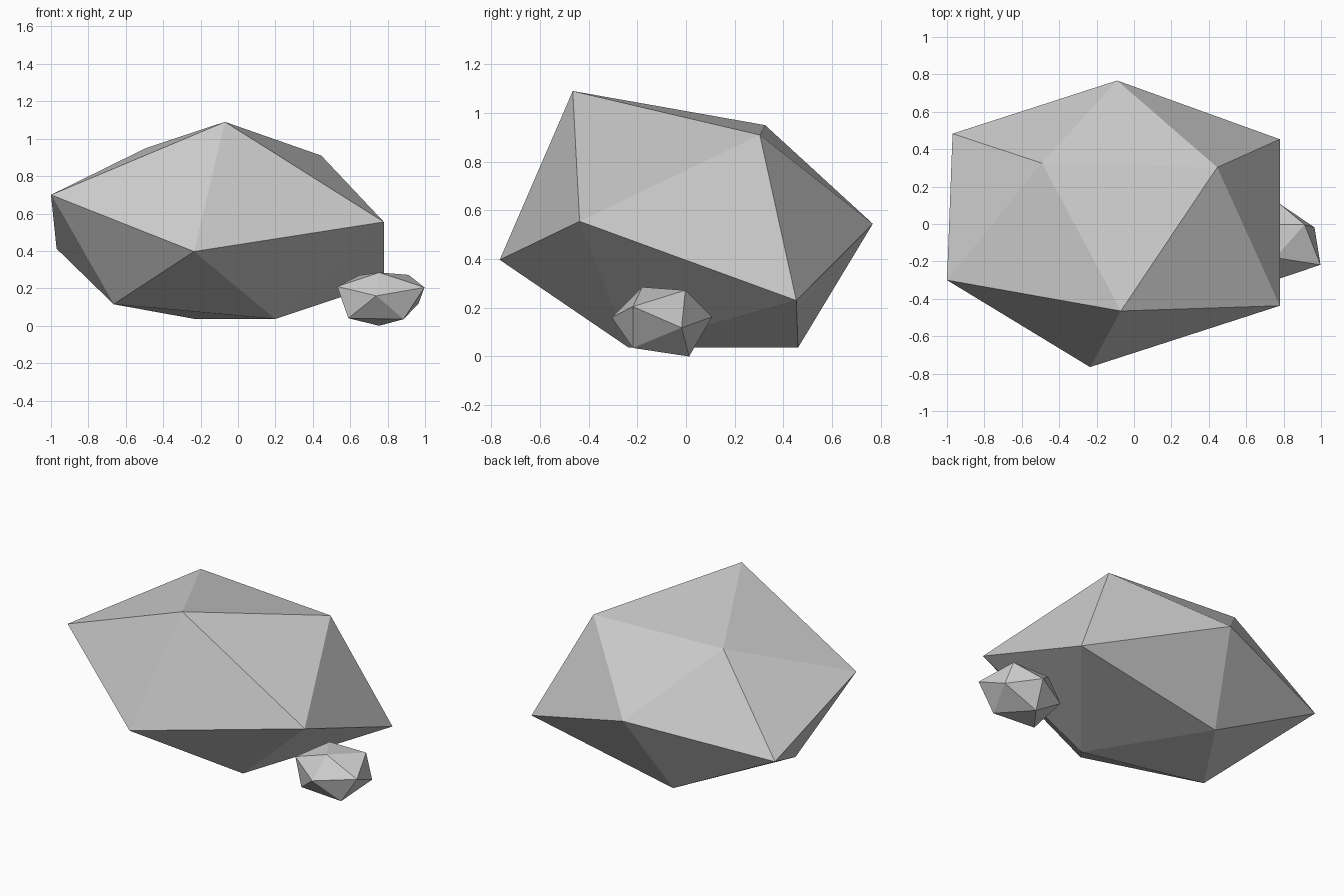
import bpy


def rock(name, top, upper, lower, bottom):
    """Twenty-sided rock: top point, two staggered rings of five, bottom point."""
    verts = [top] + upper + lower + [bottom]
    faces = []
    for i in range(5):
        j = (i + 1) % 5
        u0, u1, l0, l1 = 1 + i, 1 + j, 6 + i, 6 + j
        faces += [(0, u0, u1), (u0, l0, u1), (u1, l0, l1), (11, l1, l0)]
    mesh = bpy.data.meshes.new(name)
    mesh.from_pydata(verts, [], faces)
    mesh.update()
    obj = bpy.data.objects.new(name, mesh)
    bpy.context.collection.objects.link(obj)
    return obj


# Main boulder, rings run counter-clockwise seen from above
rock("large_rock",
     (-0.07, -0.465, 1.09),
     [(-1.0, -0.30, 0.70), (-0.235, -0.765, 0.397), (0.78, -0.437, 0.555),
      (0.445, 0.303, 0.91), (-0.492, 0.325, 0.95)],
     [(-0.665, -0.16, 0.115), (0.20, -0.235, 0.036), (0.78, 0.453, 0.23),
      (-0.09, 0.767, 0.545), (-0.97, 0.483, 0.412)],
     (-0.23, 0.46, 0.036))

# Pebble beside it
rock("small_rock",
     (0.755, -0.18, 0.285),
     [(0.74, -0.305, 0.16), (0.997, -0.218, 0.205), (0.912, -0.003, 0.272),
      (0.65, 0.0, 0.27), (0.53, -0.175, 0.21)],
     [(0.885, -0.218, 0.035), (0.965, -0.018, 0.118), (0.78, 0.107, 0.163),
      (0.575, 0.02, 0.11), (0.59, -0.20, 0.04)],
     (0.755, 0.013, 0.0))
